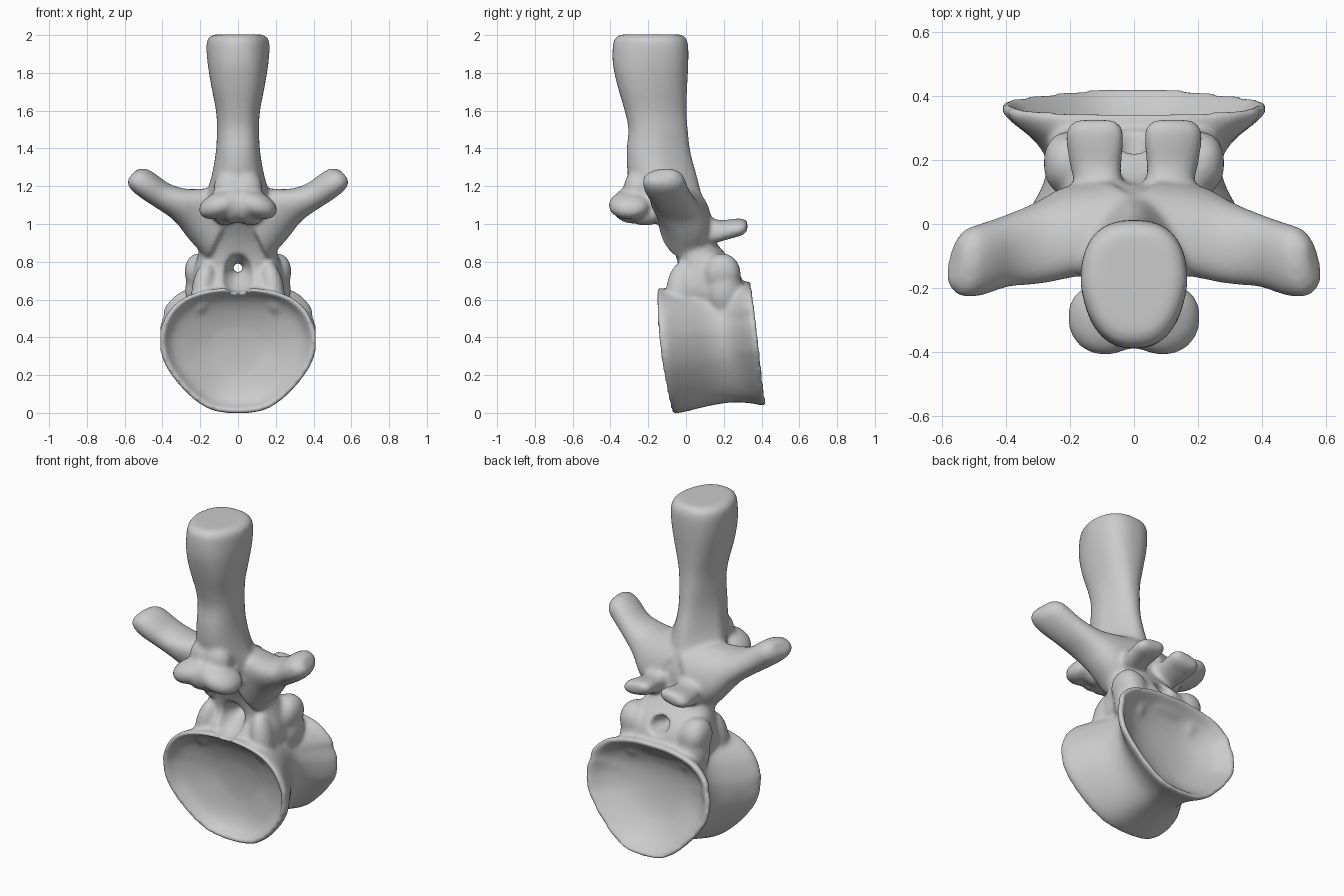
import bpy, bmesh, math
from mathutils import Vector

if "Cube" in bpy.data.objects:
    bpy.data.objects.remove(bpy.data.objects["Cube"])

N = 40


def spline(p, q, r, s, t):
    """Catmull-Rom interpolation between q and r."""
    return .5 * (2 * q + (r - p) * t + (2 * p - 5 * q + 4 * r - s) * t * t
                 + (3 * q - p - 3 * r + s) * t ** 3)


def loft(bm, rings, steps=3):
    """Skin closed rings of points along a smooth spline and cap both ends."""
    full, last = [], len(rings) - 1
    for i in range(last):
        quad = [rings[max(i - 1, 0)], rings[i], rings[i + 1], rings[min(i + 2, last)]]
        for k in range(steps):
            full.append([spline(*ps, k / steps) for ps in zip(*quad)])
    full.append(rings[-1])
    loops = [[bm.verts.new(p) for p in r] for r in full]
    for a, b in zip(loops, loops[1:]):
        n = len(a)
        for i in range(n):
            bm.faces.new((a[i], a[(i + 1) % n], b[(i + 1) % n], b[i]))
    bm.faces.new(loops[0])
    bm.faces.new(loops[-1])


def ring(c, u, v, p=2.0, taper=0.0):
    """Superellipse ring spanned by half-axes u and v; taper narrows u along v."""
    c, u, v = Vector(c), Vector(u), Vector(v)
    out = []
    for i in range(N):
        t = 2 * math.pi * i / N
        cs, sn = math.cos(t), math.sin(t)
        s = math.copysign(abs(sn) ** (2 / p), sn)
        k = 1 - abs(taper) * max(s if taper > 0 else -s, 0)
        out.append(c + u * math.copysign(abs(cs) ** (2 / p), cs) * k + v * s)
    return out


def mirrored(bm, rings):
    loft(bm, rings)
    loft(bm, [[Vector((-p.x, p.y, p.z)) for p in r] for r in rings])


def blob(bm, c, u, v, w, p=2.0):
    """Pair of ellipsoids with half-axes u, v, w, mirrored in x."""
    c, w = Vector(c), Vector(w)
    rings = []
    for k in range(1, 16):
        a = math.pi * k / 16
        s = math.sin(a)
        rings.append(ring(c - w * math.cos(a), Vector(u) * s, Vector(v) * s, p))
    mirrored(bm, rings)


def make(name, bm):
    bmesh.ops.recalc_face_normals(bm, faces=bm.faces)
    me = bpy.data.meshes.new(name)
    bm.to_mesh(me)
    bm.free()
    ob = bpy.data.objects.new(name, me)
    bpy.context.collection.objects.link(ob)
    return ob


bm = bmesh.new()

# Centrum: spool-shaped body with dished ends
half = [(0, .322), (.1, .320), (.2, .302), (.29, .268), (.365, .20), (.408, .11), (.417, .05),
        (.405, -.03), (.37, -.11), (.29, -.212), (.2, -.29), (.11, -.330), (0, -.338)]
ctrl = [Vector(p) for p in half + [(-x, z) for x, z in half[-2:0:-1]]]
outline = [spline(*[ctrl[(i + j) % len(ctrl)] for j in (-1, 0, 1, 2)], k / 3)
           for i in range(len(ctrl)) for k in range(3)]
# y, x scale, z scale, centre height
body = [(.015, .05, .05, .34), (.008, .35, .35, .34), (-.02, .65, .65, .34),
        (-.06, .84, .84, .34), (-.105, .92, .93, .34), (-.122, .96, .965, .34),
        (-.110, 1.0, 1.005, .338), (-.08, 1.0, 1.0, .338), (-.03, .93, .985, .343),
        (.04, .80, .96, .352), (.12, .69, .94, .362), (.20, .65, .93, .37),
        (.27, .75, .94, .372), (.32, .90, .965, .375), (.357, .99, .99, .375),
        (.380, .995, .99, .375), (.386, .95, .95, .375), (.365, .89, .89, .375),
        (.31, .75, .75, .375), (.26, .5, .5, .375), (.24, .25, .25, .375),
        (.235, .05, .05, .375)]


def section(y, sx, sz, zc):
    pts = []
    for x, z in outline:
        bow = .02 * (1 - (z / .33) ** 2) if y < 0 else 0
        # the rear rim has a broader top and a more pointed bottom
        w = 1 + (.22 * z * min(1, max(0, (y - .2) * 10)) if abs(x) < .39 else 0)
        pts.append(Vector((max(-.412, min(.412, x * sx * w)), y - .12 * z * sz - bow, zc + z * sz)))
    return pts


loft(bm, [section(*b) for b in body], 2)

# Neural arch rising into the tall spine: z, front y, back y, half width, squareness, taper
column = [(.56, .02, .22, .20, 3, 0), (.625, -.08, .30, .235, 3, 0), (.68, -.09, .30, .24, 3, 0),
          (.74, -.05, .285, .235, 3, 0), (.80, -.05, .25, .222, 2.8, .05),
          (.87, -.07, .185, .205, 2.5, .15), (.95, -.11, .13, .20, 2.3, .15),
          (1.05, -.18, .12, .205, 2.2, .3), (1.15, -.25, .085, .175, 2.2, .4),
          (1.25, -.305, .06, .142, 2.2, .45), (1.38, -.315, .025, .118, 2.4, .4),
          (1.5, -.305, .01, .112, 2.5, .3), (1.6, -.325, .003, .117, 2.5, .2),
          (1.72, -.36, .006, .140, 2.5, .08), (1.84, -.387, .012, .160, 2.5, -.1),
          (1.94, -.388, .012, .168, 2.5, -.2), (1.985, -.375, .0, .158, 2.5, -.2),
          (2.004, -.34, -.03, .125, 2.5, -.2)]
loft(bm, [ring((0, (a + b) / 2, z), (w, 0, 0), (0, (b - a) / 2, 0), p, t)
          for z, a, b, w, p, t in column])

# Transverse processes: centre, width vector, thickness vector
arm = [((.08, .0, 1.0), (0, .14, .02), (-.08, -.02, .19)),
       ((.20, -.025, 1.055), (0, .135, .0), (-.06, -.03, .135)),
       ((.30, -.06, 1.10), (0, .125, .0), (-.035, -.02, .085)),
       ((.40, -.085, 1.15), (0, .110, .015), (-.035, -.015, .062)),
       ((.48, -.112, 1.205), (-.005, .112, .015), (-.04, -.01, .060)),
       ((.53, -.12, 1.24), (-.015, .105, .01), (-.037, -.01, .053)),
       ((.563, -.12, 1.256), (-.015, .065, .01), (-.02, 0, .03))]
mirrored(bm, [ring(*a, 2.2) for a in arm])

# Front articular lobes under the spine: outer corners raised, meeting in a low keel
blob(bm, (.10, -.30, 1.10), (.095, .01, .01), (0, .11, 0), (-.05, 0, .075), 2.2)
blob(bm, (.03, -.28, 1.10), (.075, 0, 0), (0, .115, 0), (0, 0, .10))
blob(bm, (.07, -.19, 1.06), (.07, 0, 0), (0, .10, .0), (0, .03, .07))
blob(bm, (.04, -.26, 1.19), (.09, 0, 0), (0, .07, .0), (0, 0, .09))

# Rear articular paddles
paddle = [((.09, .03, .97), .08, .08), ((.11, .12, .965), .075, .07),
          ((.12, .18, .963), .080, .055), ((.122, .25, .977), .09, .048),
          ((.122, .30, .985), .088, .042), ((.122, .326, .99), .06, .022)]
mirrored(bm, [ring(c, (a, 0, -.012), (0, 0, b), 2.4) for c, a, b in paddle])

# Rib facets on the pedicles, running down the body side
blob(bm, (.195, .19, .735), (.085, 0, -.01), (0, .10, 0), (.02, 0, .11), 2.4)
blob(bm, (.19, .2, .65), (.09, 0, 0), (0, .10, 0), (0, 0, .14))
# Buttresses from pedicle down to the body
blob(bm, (.185, -.03, .66), (.06, 0, 0), (0, .075, 0), (-.02, .01, .14))

vertebra = make("vertebra", bm)

# Cutter: nerve canal, hollows in the arch sides, small holes in the body sides
bm = bmesh.new()
canal = [(-.3, .75, .10, .12), (-.10, .745, .095, .11), (-.03, .75, .07, .08),
         (.05, .765, .031, .029), (.15, .77, .031, .029), (.25, .78, .06, .05),
         (.4, .79, .08, .07)]
loft(bm, [ring((0, y, z), (a, 0, 0), (0, 0, b)) for y, z, a, b in canal])
blob(bm, (.31, .08, .56), (.06, 0, 0), (0, .026, 0), (0, 0, .03))
blob(bm, (.28, .05, .74), (.05, 0, 0), (0, .05, 0), (0, 0, .10))
cutter = make("canal_cutter", bm)
cutter.hide_render = True

# Fuse the parts, cut, and soften into bone
bpy.context.view_layer.objects.active = vertebra
vertebra.select_set(True)


def fuse(size):
    m = vertebra.modifiers.new("fuse", 'REMESH')
    m.mode = 'VOXEL'
    m.voxel_size = size
    bpy.ops.object.modifier_apply(modifier=m.name)


fuse(.0105)
m = vertebra.modifiers.new("cut", 'BOOLEAN')
m.operation = 'DIFFERENCE'
m.object = cutter
bpy.ops.object.modifier_apply(modifier=m.name)
bpy.data.objects.remove(cutter)
fuse(.010)
m = vertebra.modifiers.new("soften", 'SMOOTH')
m.factor = .5
m.iterations = 16
bpy.ops.object.modifier_apply(modifier=m.name)
bpy.ops.object.shade_smooth()
